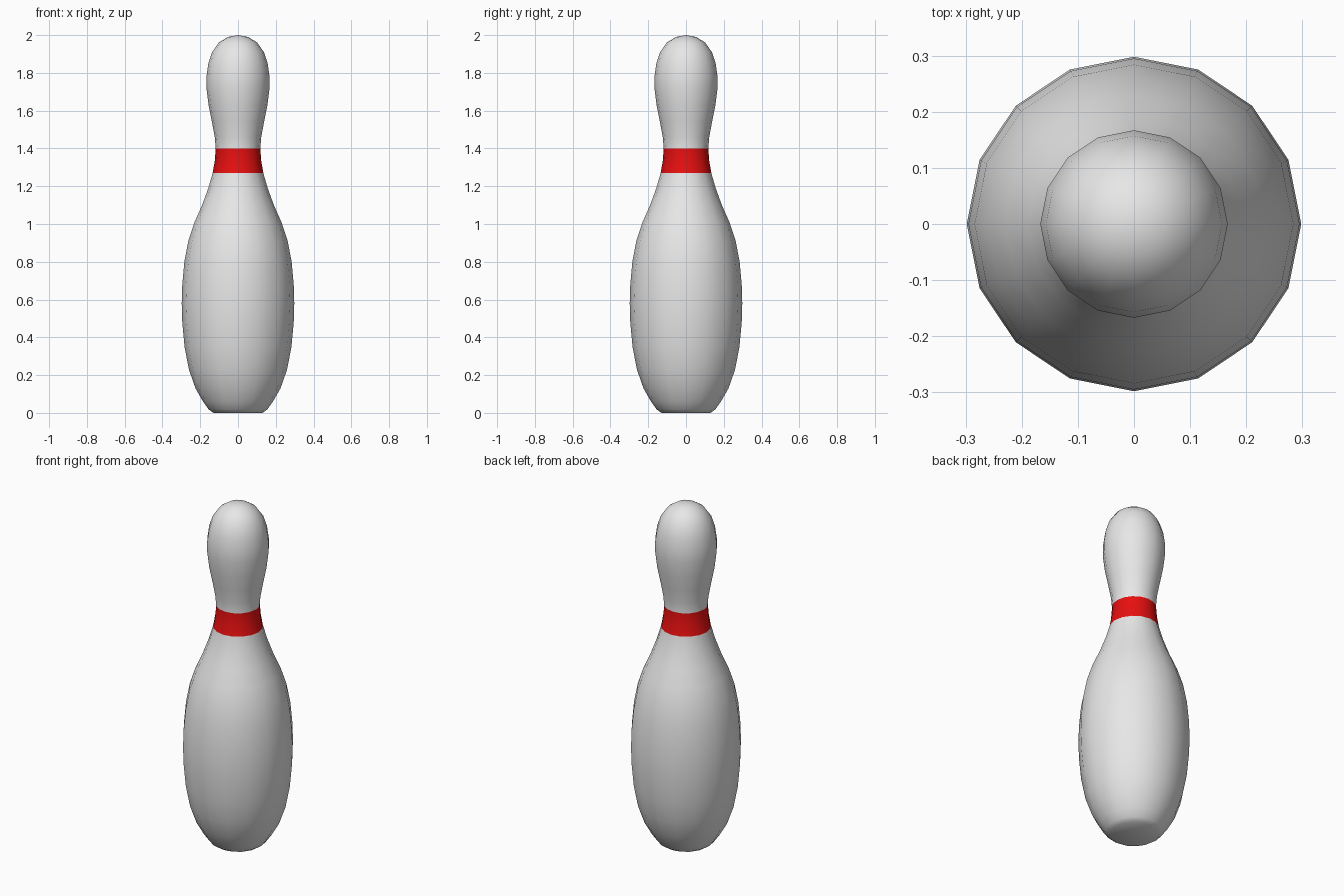
import bpy, bmesh, math

if "Cube" in bpy.data.objects:
    bpy.data.objects.remove(bpy.data.objects["Cube"])

SIDES = 16
BAND = (1.27, 1.40)

# Half profile (radius, height) from base to crown
PROFILE = [(0.13, 0.0), (0.155, 0.018), (0.185, 0.06), (0.225, 0.13), (0.26, 0.23),
           (0.283, 0.35), (0.295, 0.48), (0.298, 0.58), (0.295, 0.68), (0.284, 0.80),
           (0.263, 0.91), (0.23, 1.01), (0.19, 1.10), (0.157, 1.19), (0.134, 1.27),
           (0.123, 1.335), (0.118, 1.40), (0.123, 1.46), (0.138, 1.54), (0.156, 1.63),
           (0.167, 1.72), (0.167, 1.78), (0.157, 1.85), (0.137, 1.91), (0.102, 1.96),
           (0.055, 1.99)]


def material(name, rgb):
    m = bpy.data.materials.new(name)
    m.diffuse_color = (*rgb, 1)
    m.use_nodes = True
    m.node_tree.nodes["Principled BSDF"].inputs["Base Color"].default_value = m.diffuse_color
    return m


# Lathe the profile into rings
bm = bmesh.new()
rings = [[bm.verts.new((r * math.cos(2 * math.pi * i / SIDES),
                        r * math.sin(2 * math.pi * i / SIDES), z))
          for i in range(SIDES)] for r, z in PROFILE]
crown = bm.verts.new((0, 0, 2.0))
base = bm.verts.new((0, 0, 0))
for i in range(SIDES):
    j = (i + 1) % SIDES
    for low, high in zip(rings, rings[1:]):
        bm.faces.new((low[i], low[j], high[j], high[i]))
    bm.faces.new((rings[-1][i], rings[-1][j], crown))
    bm.faces.new((rings[0][j], rings[0][i], base))

# Smooth everywhere, red band chosen by height
for f in bm.faces:
    f.smooth = True
    f.material_index = int(BAND[0] < f.calc_center_median().z < BAND[1])

mesh = bpy.data.meshes.new("pin_body")
bm.to_mesh(mesh)
bm.free()
mesh.materials.append(material("white", (0.8, 0.8, 0.8)))
mesh.materials.append(material("red", (0.8, 0.005, 0.005)))
bpy.context.collection.objects.link(bpy.data.objects.new("pin_body", mesh))
